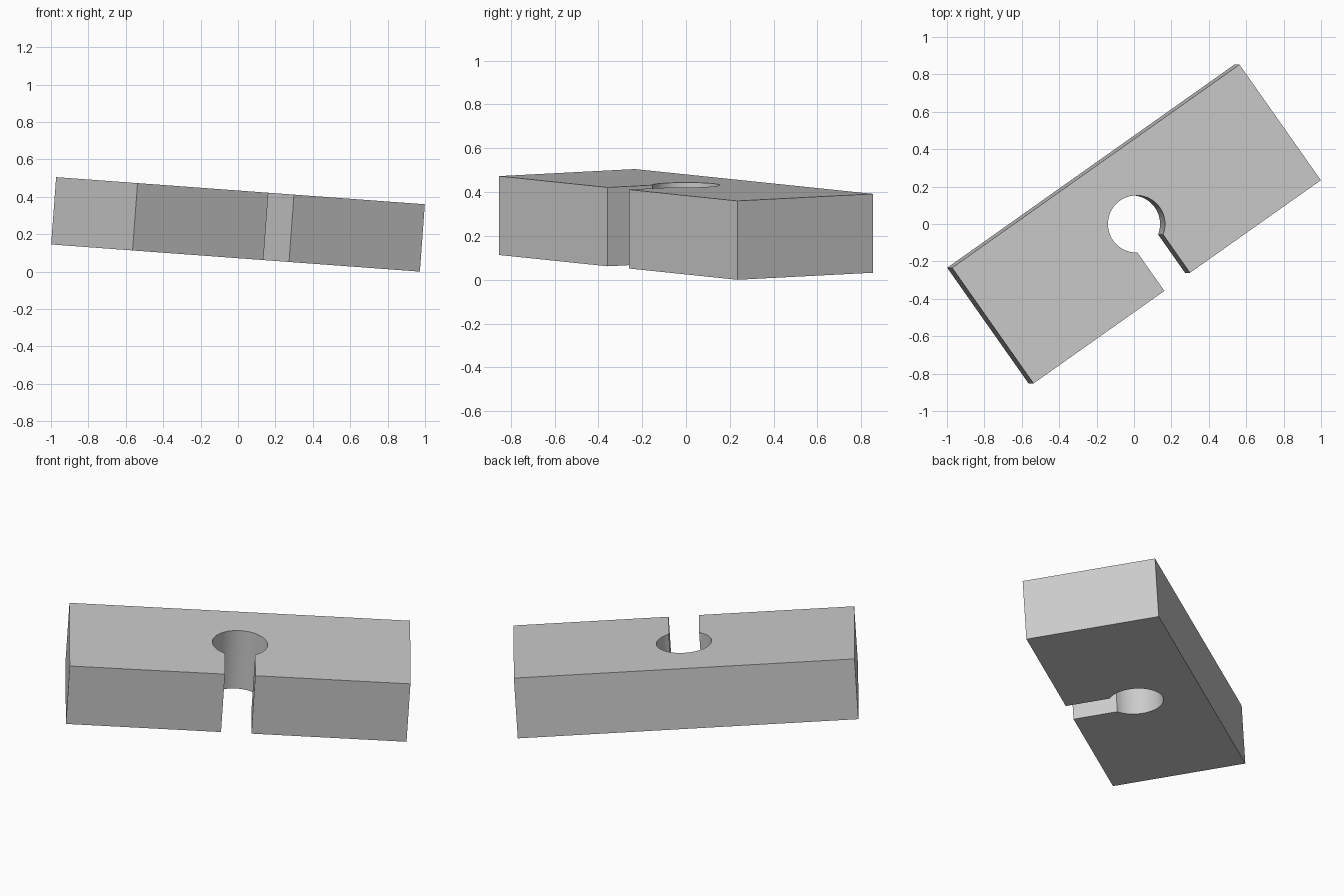
import bpy, bmesh
from math import radians, sin, cos, asin, pi
from mathutils import Matrix, Vector

cube = bpy.data.objects.get("Cube")
if cube:
    bpy.data.objects.remove(cube, do_unlink=True)

LENGTH, WIDTH, THICK = 1.885, 0.757, 0.361
HOLE_R, SLOT_HALF, SEGMENTS = 0.153, 0.084, 56

grey = bpy.data.materials.new("plain grey")
grey.use_nodes = True
colour = (0.6, 0.6, 0.6, 1)
grey.diffuse_color = colour
grey.node_tree.nodes["Principled BSDF"].inputs["Base Color"].default_value = colour

# Outline: rectangle with a round hole opened to the front edge by a slot
hx, hy = LENGTH / 2, WIDTH / 2
half_gap = asin(SLOT_HALF / HOLE_R)
start, sweep = -pi / 2 + half_gap, 2 * (pi - half_gap)
arc = [(HOLE_R * cos(start + sweep * i / SEGMENTS),
        HOLE_R * sin(start + sweep * i / SEGMENTS)) for i in range(SEGMENTS + 1)]
outline = [(SLOT_HALF, -hy), (hx, -hy), (hx, hy), (-hx, hy), (-hx, -hy),
           (-SLOT_HALF, -hy)] + arc[::-1]

# Extrude the outline into a block centred on its own middle
bm = bmesh.new()
base = bm.faces.new([bm.verts.new((x, y, -THICK / 2)) for x, y in outline])
top = bmesh.ops.extrude_face_region(bm, geom=[base], use_keep_orig=True)
bmesh.ops.translate(bm, vec=(0, 0, THICK),
                    verts=[v for v in top["geom"] if isinstance(v, bmesh.types.BMVert)])
bmesh.ops.recalc_face_normals(bm, faces=bm.faces)

# Turn and tilt the block, then rest its lowest corner on the ground
tilt = Matrix.Rotation(radians(4.21), 4, "Y") @ Matrix.Rotation(radians(35.2), 4, "Z")
bm.transform(tilt)
bm.transform(Matrix.Translation(Vector((0, 0, -min(v.co.z for v in bm.verts)))))

mesh = bpy.data.meshes.new("slotted_block")
bm.to_mesh(mesh)
bm.free()
mesh.materials.append(grey)
block = bpy.data.objects.new("slotted_block", mesh)
bpy.context.scene.collection.objects.link(block)

# Smooth hole wall, sharp block edges
bpy.ops.object.select_all(action="DESELECT")
block.select_set(True)
bpy.context.view_layer.objects.active = block
bpy.ops.object.shade_smooth_by_angle(angle=radians(30))
